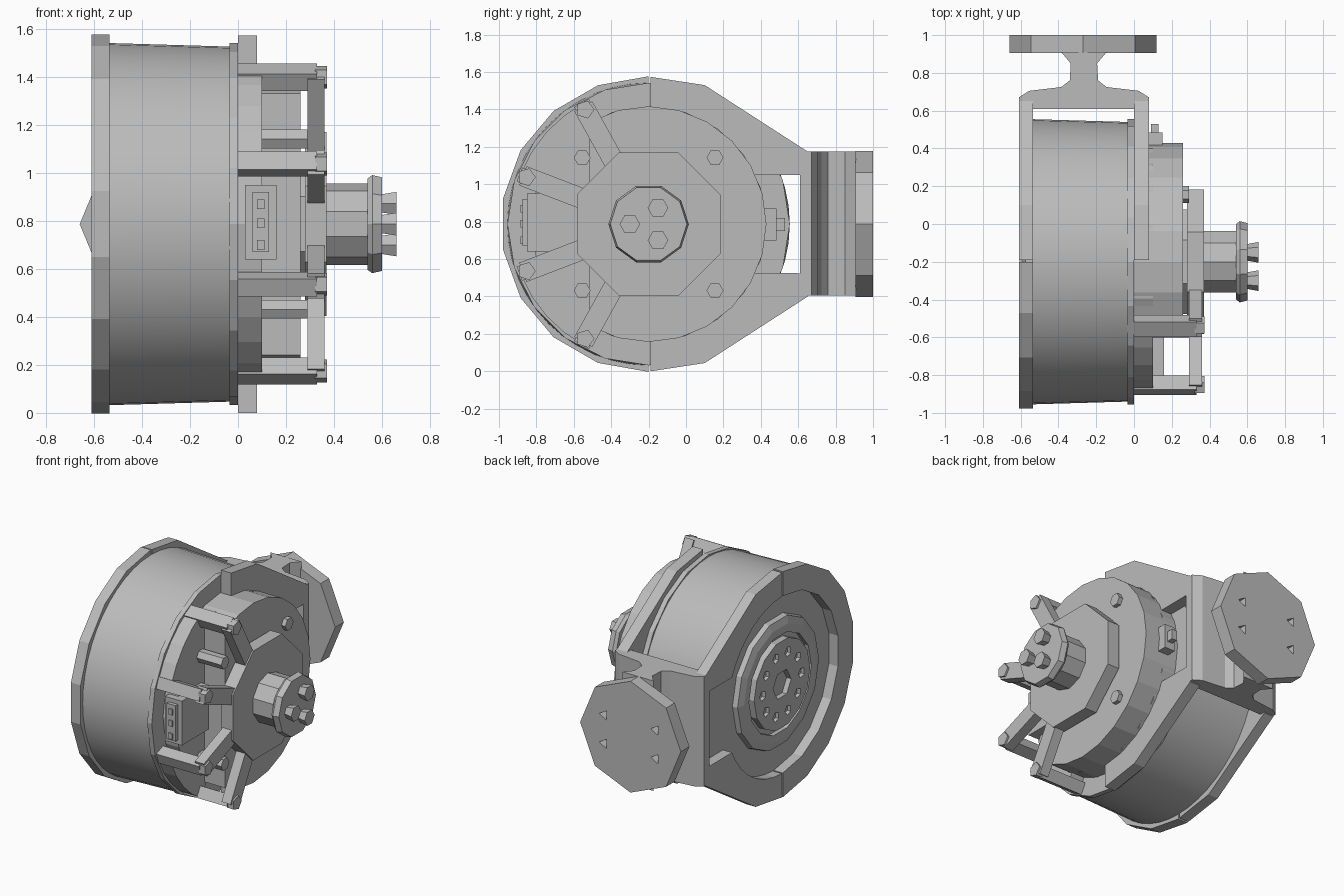
import bpy, bmesh
from math import sin, cos, pi, radians
from mathutils import Vector

cube = bpy.data.objects.get("Cube")
if cube:
    bpy.data.objects.remove(cube, do_unlink=True)

grey = bpy.data.materials.new("plain grey")
grey.use_nodes = True
grey.diffuse_color = (0.5, 0.5, 0.5, 1)
grey.node_tree.nodes["Principled BSDF"].inputs["Base Color"].default_value = (0.5, 0.5, 0.5, 1)

CY, CZ = -0.2, 0.787          # drum axis
AXES = {"x": lambda u, v, w: (w, u, v),
        "y": lambda u, v, w: (u, w, v),
        "z": lambda u, v, w: (u, v, w)}


def arc(r, start, end, n, c=(CY, CZ)):
    """Points along an arc, angles in degrees."""
    return [(c[0] + r * cos(radians(start + (end - start) * i / n)),
             c[1] + r * sin(radians(start + (end - start) * i / n))) for i in range(n + 1)]


def ngon(r, n, c=(CY, CZ), turn=0):
    return arc(r, turn, turn + 360, n, c)[:-1]


def loft(name, sections, axis="x"):
    """Solid through outlines given as (points, position along the axis)."""
    bm = bmesh.new()
    rings = [[bm.verts.new(AXES[axis](u, v, w)) for u, v in pts] for pts, w in sections]
    for a, b in zip(rings, rings[1:]):
        for i in range(len(a)):
            j = (i + 1) % len(a)
            bm.faces.new((a[i], a[j], b[j], b[i]))
    bm.faces.new(rings[0])
    bm.faces.new(rings[-1])
    bmesh.ops.recalc_face_normals(bm, faces=bm.faces)
    mesh = bpy.data.meshes.new(name)
    bm.to_mesh(mesh)
    bm.free()
    mesh.materials.append(grey)
    ob = bpy.data.objects.new(name, mesh)
    bpy.context.collection.objects.link(ob)
    return ob


def prism(name, pts, lo, hi, axis="x"):
    return loft(name, [(pts, lo), (pts, hi)], axis)


def box(name, x, y, z):
    return prism(name, [(y[0], z[0]), (y[1], z[0]), (y[1], z[1]), (y[0], z[1])], *x)


def cut(target, cutters):
    for c in cutters:
        c.hide_render = True
        c.hide_set(True)
        mod = target.modifiers.new("hole", "BOOLEAN")
        mod.object = c
        mod.operation = "DIFFERENCE"
        mod.solver = "EXACT"


def flip(pts):
    return [(y, 2 * CZ - z) for y, z in pts]


def polar(r, deg):
    return CY + r * cos(radians(deg)), CZ + r * sin(radians(deg))


def bar(a, b, width):
    """Rectangle outline around the line from a to b."""
    a, b = Vector(a), Vector(b)
    s = (b - a).normalized().orthogonal() * width / 2
    return [tuple(p) for p in (a + s, b + s, b - s, a - s)]


# Main drum, slightly tapered
drum = loft("drum", [(ngon(0.755, 48), -0.54), (ngon(0.74, 48), -0.03)])
bpy.ops.object.select_all(action="DESELECT")
drum.select_set(True)
bpy.context.view_layer.objects.active = drum
bpy.ops.object.shade_smooth_by_angle(angle=radians(30))
prism("drum_front_lip", ngon(0.755, 20), -0.035, 0.0)

# Half ring on the back edge of the drum
prism("rear_half_ring", arc(0.79, 90, 270, 9) + arc(0.62, 270, 90, 9), -0.61, -0.535)

# Fork plates, upper and lower, on both ends of the drum
plate = [(-0.19, 1.574), (0.1, 1.53), (0.65, 1.175), (0.65, 1.05)] + arc(0.62, 25, 89, 8)
for side, lo, hi in (("rear", -0.61, -0.535), ("front", 0.0, 0.08)):
    prism(side + "_upper_fork_plate", plate, lo, hi)
    prism(side + "_lower_fork_plate", flip(plate), lo, hi)

# Bridge joining the fork, with the waisted neck
MX = -0.265
half = [(0.345, 0.61), (0.345, 0.67), (0.29, 0.705), (0.12, 0.725), (0.075, 0.76),
        (0.07, 0.85), (0.12, 0.91)]
bridge = [(MX + x, y) for x, y in half] + [(MX - x, y) for x, y in reversed(half)]
prism("fork_bridge", bridge, 0.405, 1.175, "z")

# Octagonal mounting flange with triangular holes
flange = prism("mounting_flange", ngon(0.39, 8, (MX - 0.005, CZ)), 0.905, 1.0, "y")
cut(flange, [prism("flange_hole_cutter", ngon(0.038, 3, (MX + sx * 0.2, CZ + sz * 0.1)),
                   0.94, 1.05, "y") for sx in (-1, 1) for sz in (-1, 1)])

# Rear hub: stepped ring and drilled disc
ring = loft("rear_hub_ring", [(ngon(0.46, 14), -0.53), (ngon(0.45, 14), -0.575),
                              (ngon(0.4, 14), -0.59)])
cut(ring, [prism("hub_ring_cutter", ngon(0.345, 14), -0.56, -0.65)])
hub = prism("rear_hub_disc", ngon(0.31, 14), -0.605, -0.55)
cut(hub, [prism("hub_bore_cutter", ngon(0.1, 6), -0.57, -0.65)]
    + [prism("hub_hole_cutter", ngon(0.035, 5, polar(0.215, 36 * i)), -0.58, -0.65)
       for i in range(10)])

# Gear housing, with a shallower step facing the front
core = [p for p in ngon(0.63, 24) if p[0] > -0.59]
core.sort(key=lambda p: -p[1] if p[0] > CY else 10 + p[1])
prism("gear_housing", core, -0.01, 0.26)
prism("gear_housing_step", ngon(0.63, 20), -0.01, 0.1)

# Screws on the housing
for sy in (-0.355, 0.355):
    for sz in (-0.355, 0.355):
        prism("housing_screw", ngon(0.045, 6, (CY + sy, CZ + sz)), 0.09, 0.29)

# Spider plate with four arms and posts
prism("spider_plate", ngon(0.415, 8, turn=22.5), 0.28, 0.37)
prism("spider_spacer", ngon(0.3, 8, turn=22.5), 0.25, 0.29)
for sign in (-1, 1):
    for deg, post in ((119, 0.09), (159, 0.08)):
        a = 180 + sign * (180 - deg)
        prism("spider_arm", bar(polar(0.33, a), polar(0.72, a), 0.11), 0.29, 0.36)
        prism("arm_post", bar(polar(0.66, a), polar(0.74, a), post), 0.0, 0.33)
        prism("arm_bolt", ngon(0.05, 5, polar(0.7, a)), 0.32, 0.372)
    lo, hi = 180 - sign * 22, 180 - sign * 62
    prism("post_base", arc(0.735, lo, hi, 4) + arc(0.6, hi, lo, 4), -0.01, 0.1)

# Connectors at the front and the back of the housing
box("front_connector", (0.03, 0.16), (-0.85, -0.55), (0.64, 0.95))
box("front_connector_face", (0.06, 0.13), (-0.875, -0.84), (0.67, 0.92))
for z in (0.7, 0.79, 0.87):
    box("connector_pin", (0.08, 0.11), (-0.885, -0.87), (z - 0.02, z + 0.02))
box("back_connector", (0.07, 0.15), (0.35, 0.485), (0.7, 0.87))
box("back_connector_plug", (0.09, 0.13), (0.48, 0.53), (0.75, 0.82))

# Output shaft, flange and three bolts
prism("output_shaft", ngon(0.17, 10, turn=18), 0.36, 0.56)
loft("output_flange", [(ngon(0.2, 10), 0.54), (ngon(0.215, 10), 0.56), (ngon(0.205, 10), 0.6)])
for i in range(3):
    bolt = polar(0.1, 60 + 120 * i)
    loft("output_bolt", [(ngon(0.042, 6, bolt), 0.59), (ngon(0.055, 6, bolt), 0.66)])
